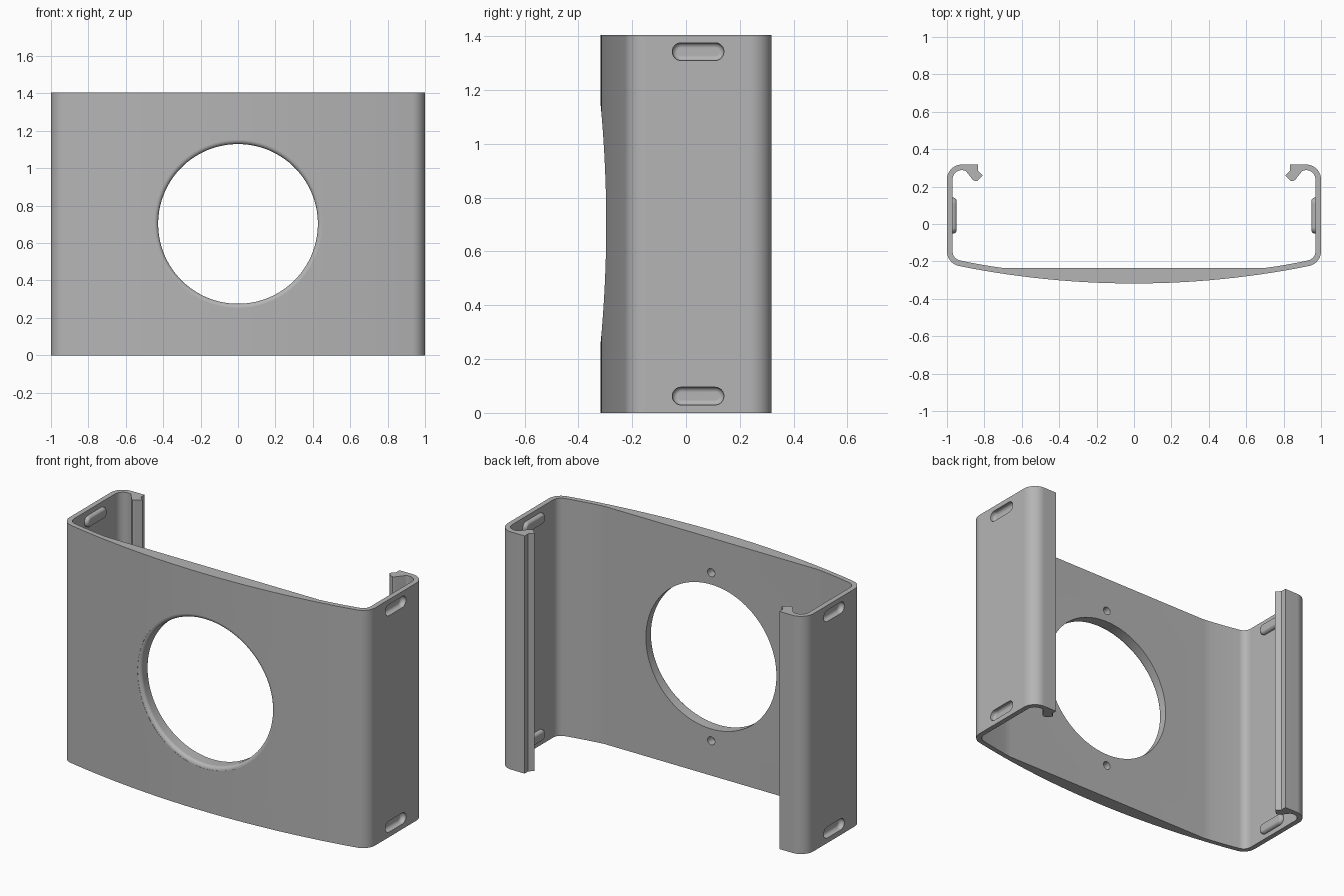
import bpy
import bmesh
from math import sin, cos, pi, radians
from mathutils import Vector

H = 1.405          # bracket height
MID = H / 2
R_HOLE = 0.427
FRONT = -0.318     # foremost point of the bowed front
CURVE = 9.4        # twice the bow radius

if "Cube" in bpy.data.objects:
    bpy.data.objects.remove(bpy.data.objects["Cube"], do_unlink=True)

grey = bpy.data.materials.new("plain_grey")
grey.use_nodes = True
colour = (0.46, 0.46, 0.46, 1)
grey.diffuse_color = colour
grey.node_tree.nodes["Principled BSDF"].inputs["Base Color"].default_value = colour


def bow(x):
    return FRONT + x * x / CURVE


def arc(cx, cy, r, a0, a1, n=10):
    return [(cx + r * cos(radians(a0 + (a1 - a0) * i / n)),
             cy + r * sin(radians(a0 + (a1 - a0) * i / n))) for i in range(n + 1)]


def loft(name, rings):
    """Closed solid through a list of equal-length rings."""
    bm = bmesh.new()
    loops = [[bm.verts.new(p) for p in ring] for ring in rings]
    n = len(loops[0])
    for a, b in zip(loops, loops[1:]):
        for i in range(n):
            j = (i + 1) % n
            bm.faces.new((a[i], a[j], b[j], b[i]))
    bm.faces.new(loops[0][::-1])
    bm.faces.new(loops[-1])
    bmesh.ops.recalc_face_normals(bm, faces=bm.faces[:])
    mesh = bpy.data.meshes.new(name)
    bm.to_mesh(mesh)
    bm.free()
    mesh.materials.append(grey)
    obj = bpy.data.objects.new(name, mesh)
    bpy.context.collection.objects.link(obj)
    return obj


def combine(target, tool, operation):
    mod = target.modifiers.new(operation.lower(), 'BOOLEAN')
    mod.operation = operation
    mod.solver = 'EXACT'
    mod.object = tool
    bpy.context.view_layer.objects.active = target
    bpy.ops.object.modifier_apply(modifier=mod.name)
    bpy.data.objects.remove(tool, do_unlink=True)


# Half of the cross-section: bowed front, side wall, hooked lip, inner faces
STEPS = 14
half = [(0.93 * i / STEPS, bow(0.93 * i / STEPS)) for i in range(STEPS)]
half += arc(0.92, -0.146, 0.08, -79, 0)
half += arc(0.92, 0.238, 0.08, 0, 90)
half += [(0.833, 0.318), (0.833, 0.284), (0.808, 0.26), (0.838, 0.231),
         (0.849, 0.229), (0.861, 0.235)]
half += arc(0.92, 0.238, 0.05, 115, 0)
half += arc(0.92, -0.146, 0.05, 0, -79)
half += [(x, bow(x) + 0.03) for x in (0.87, 0.81, 0.75)] + [(0.70, -0.235)]
section = half + [(-x, y) for x, y in reversed(half[1:])]
bracket = loft("bracket_shell", [[(x, y, z) for x, y in section] for z in (0, H)])


# Dimples in both side walls: raised inside, recessed outside
def slot_ring(side, x, inset, z):
    r = 0.033 - inset
    ends = arc(0.108, 0, r, -90, 90, 12) + arc(-0.018, 0, r, 90, 270, 12)
    return [(side * x, y, z + dz) for y, dz in ends]


for side in (1, -1):
    for z in (0.0625, H - 0.0625):
        bump = [(0.982, 0), (0.964, 0), (0.957, 0.003), (0.951, 0.008), (0.948, 0.016)]
        combine(bracket, loft("bump", [slot_ring(side, x, i, z) for x, i in bump]), 'UNION')
        dent = [(1.05, 0), (0.984, 0), (0.977, 0.004), (0.972, 0.01), (0.97, 0.018)]
        combine(bracket, loft("dent", [slot_ring(side, x, i, z) for x, i in dent]), 'DIFFERENCE')


# Large round opening with a rounded front rim that follows the bow
def hole_ring(radius, depth=None, y=None, n=96):
    ring = []
    for i in range(n):
        a = 2 * pi * (i + 0.5) / n
        x = radius * cos(a)
        ring.append((x, bow(x) + depth if y is None else y, MID + radius * sin(a)))
    return ring


F = 0.022
rings = [hole_ring(R_HOLE + F, y=-0.6)]
for k in range(7):
    t = pi / 2 * k / 6
    rings.append(hole_ring(R_HOLE + F * (1 - sin(t)), depth=0.001 + F * (1 - cos(t))))
rings.append(hole_ring(R_HOLE, y=0))
combine(bracket, loft("opening", rings), 'DIFFERENCE')

# Blind screw holes above and below the opening, on the inner face
for s in (1, -1):
    circle = arc(0, MID + s * 0.497, 0.024, 0, 345, 23)
    pin = loft("screw_hole", [[(x, y, z) for x, z in circle] for y in (-0.285, -0.1)])
    combine(bracket, pin, 'DIFFERENCE')

# Smooth the curves and keep the edges crisp
bpy.ops.object.select_all(action='DESELECT')
bracket.select_set(True)
bpy.context.view_layer.objects.active = bracket
bpy.ops.object.shade_smooth_by_angle(angle=radians(30))
weighted = bracket.modifiers.new("weighted_normals", 'WEIGHTED_NORMAL')
weighted.keep_sharp = True
